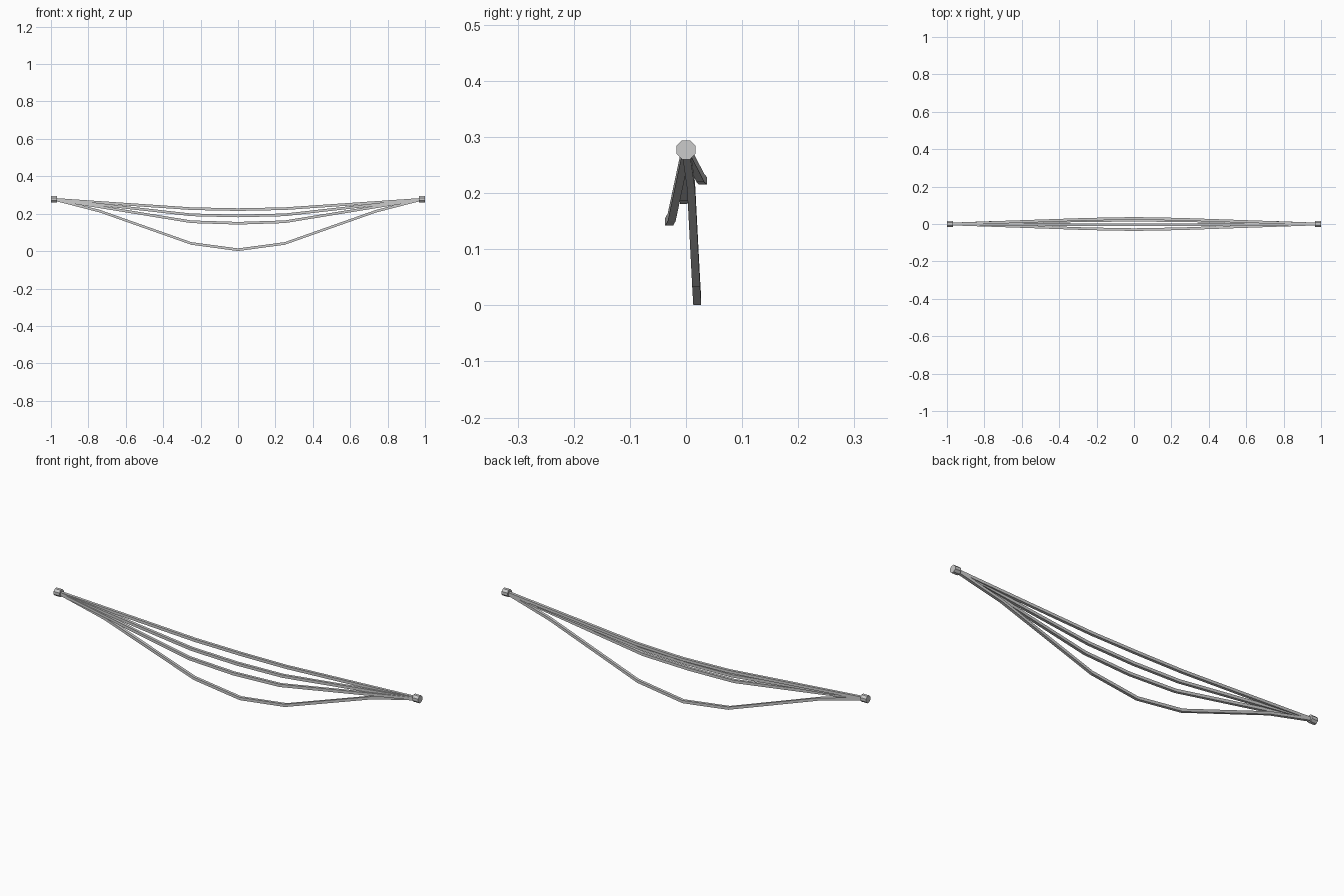
import bpy, bmesh, math
from mathutils import Matrix

if "Cube" in bpy.data.objects:
    bpy.data.objects.remove(bpy.data.objects["Cube"])

END_Z = 0.277
R = 0.007


def finish(bm, name):
    bmesh.ops.recalc_face_normals(bm, faces=bm.faces)
    mesh = bpy.data.meshes.new(name)
    bm.to_mesh(mesh)
    bm.free()
    bpy.context.collection.objects.link(bpy.data.objects.new(name, mesh))


# square-section cable; half path (x, y, z) is mirrored across x = 0
def cable(name, half):
    path = [(-x, y, z) for x, y, z in reversed(half[1:])] + half
    bm = bmesh.new()
    rings = [[bm.verts.new((x, y + a * R, z + b * R))
              for a, b in ((-1, -1), (1, -1), (1, 1), (-1, 1))] for x, y, z in path]
    for r, s in zip(rings, rings[1:]):
        for i in range(4):
            j = (i + 1) % 4
            bm.faces.new((r[i], r[j], s[j], s[i]))
    bm.faces.new(rings[0])
    bm.faces.new(rings[-1])
    finish(bm, name)


# end connectors: short octagonal plugs
def connector(name, side):
    bm = bmesh.new()
    m = (Matrix.Translation((side * 0.984, 0, END_Z))
         @ Matrix.Rotation(math.pi / 2, 4, 'Y') @ Matrix.Rotation(math.pi / 8, 4, 'Z'))
    bmesh.ops.create_cone(bm, cap_ends=True, segments=8, radius1=0.0185,
                          radius2=0.0185, depth=0.032, matrix=m)
    finish(bm, name)


# three upper cables and one deep slack cable
for name, y, z0, z1 in (("upper_cable", 0.030, 0.222, 0.227),
                        ("middle_cable", -0.004, 0.188, 0.194),
                        ("lower_cable", -0.030, 0.149, 0.157)):
    cable(name, [(0, y, z0), (0.25, y * 0.85, z1), (0.985, 0, END_Z)])
cable("slack_cable", [(0, 0.020, 0.0075), (0.25, 0.018, 0.041),
                      (0.74, 0.009, 0.214), (0.985, 0, END_Z)])

connector("left_connector", -1)
connector("right_connector", 1)
